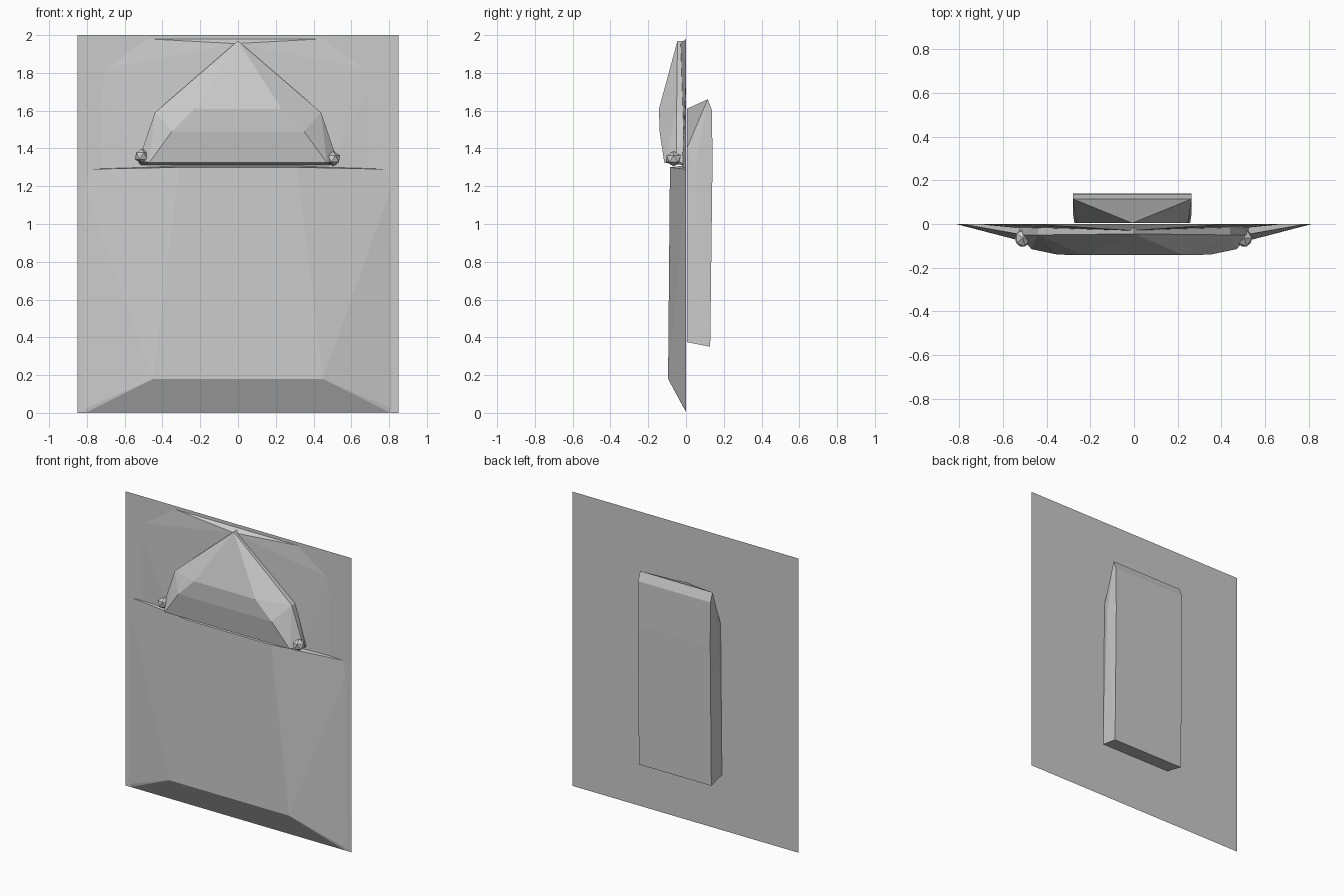
import bpy, bmesh

if "Cube" in bpy.data.objects:
    bpy.data.objects.remove(bpy.data.objects["Cube"])


def hull(name, half, x=0.0):
    """Faceted solid from points on the +x half, mirrored across x = 0."""
    pts = {p for a, b, c in half for p in ((a, b, c), (-a if a else 0, b, c))}
    bm = bmesh.new()
    for p in sorted(pts):
        bm.verts.new(p)
    res = bmesh.ops.convex_hull(bm, input=bm.verts[:])
    junk = {g for k in ("geom_interior", "geom_unused") for g in res[k]
            if isinstance(g, bmesh.types.BMVert)}
    bmesh.ops.delete(bm, geom=list(junk), context='VERTS')
    bmesh.ops.recalc_face_normals(bm, faces=bm.faces[:])
    return finish(name, bm, x)


def finish(name, bm, x=0.0):
    me = bpy.data.meshes.new(name)
    bm.to_mesh(me)
    bm.free()
    ob = bpy.data.objects.new(name, me)
    ob.location.x = x
    bpy.context.collection.objects.link(ob)
    return ob


# Thin back sheet, facing backwards
bm = bmesh.new()
bm.faces.new([bm.verts.new((x, 0.004, z)) for x, z in
              ((-.85, 0), (-.85, 2), (.85, 2), (.85, 0))])
finish("back_sheet", bm)

# Large lower front panel with a shallow bulge
hull("lower_panel", [
    (.79, 0, 1.29), (.81, 0, 1.19), (.815, 0, .02), (.80, 0, .005),
    (.45, -.095, .18), (.31, -.085, 1.30), (.31, 0, 1.31)])

# Shallow chamfered panel behind the hood
hull("upper_panel", [
    (.705, 0, 1.29), (.705, 0, 1.71), (.68, 0, 1.825), (.46, 0, 1.98),
    (.44, -.015, 1.60), (0, -.03, 1.955), (.5, -.02, 1.30)], -.015)

# Pointed hood
hull("hood", [
    (0, -.045, 1.97), (0, 0, 1.97), (.44, -.05, 1.59), (.44, 0, 1.59),
    (.23, -.143, 1.61), (.35, -.14, 1.49), (.47, -.115, 1.325),
    (.525, -.05, 1.34), (.525, 0, 1.31)])

# Small lumps at the hood corners
for name, x, z in (("left_lump", -.51, 1.36), ("right_lump", .505, 1.345)):
    bm = bmesh.new()
    bmesh.ops.create_icosphere(bm, subdivisions=1, radius=.04)
    for v in bm.verts:
        v.co.y = v.co.y * 1.1 - .065
        v.co.z += z
    finish(name, bm, x)

# Tall box on the back
hull("back_box", [
    (0, .004, 1.61), (.255, .004, 1.40), (.272, .05, 1.30),
    (.272, .115, 1.66), (.272, .138, 1.60), (.272, .14, 1.30),
    (.272, .128, .35), (.265, .004, .375)], -.008)
